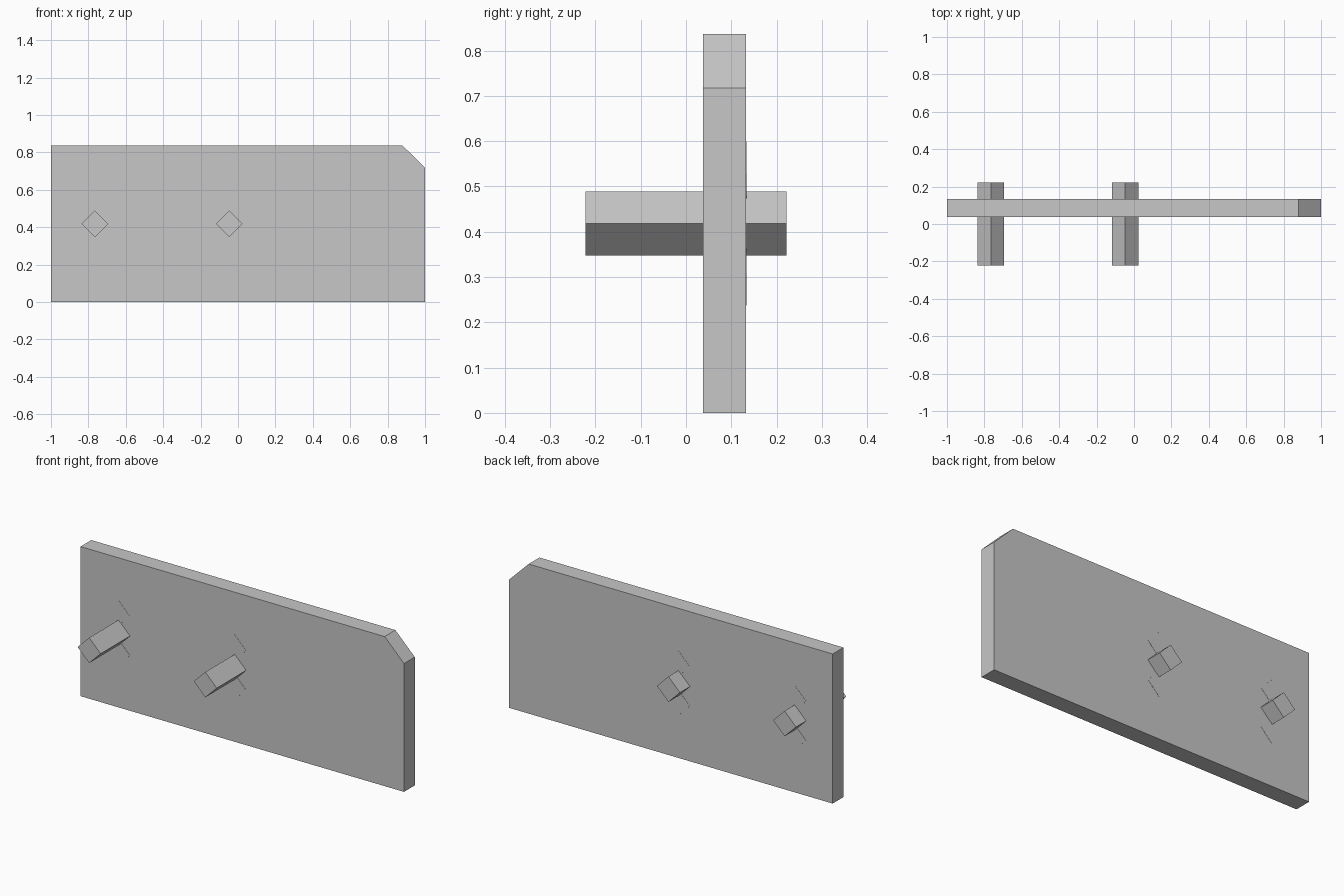
import bpy
import bmesh

cube = bpy.data.objects.get("Cube")
if cube:
    bpy.data.objects.remove(cube, do_unlink=True)

grey = bpy.data.materials.new("plain grey")
grey.use_nodes = True
GREY = (0.57, 0.57, 0.57, 1)
grey.diffuse_color = GREY
grey.node_tree.nodes["Principled BSDF"].inputs["Base Color"].default_value = GREY


def prism(name, outline, front, back):
    """Extrude an (x, z) outline from y = front to y = back."""
    bm = bmesh.new()
    face = bm.faces.new([bm.verts.new((x, front, z)) for x, z in outline])
    grown = bmesh.ops.extrude_face_region(bm, geom=[face])["geom"]
    moved = [v for v in grown if isinstance(v, bmesh.types.BMVert)]
    bmesh.ops.translate(bm, verts=moved, vec=(0, back - front, 0))
    bmesh.ops.recalc_face_normals(bm, faces=bm.faces)
    mesh = bpy.data.meshes.new(name)
    bm.to_mesh(mesh)
    bm.free()
    mesh.materials.append(grey)
    obj = bpy.data.objects.new(name, mesh)
    bpy.context.collection.objects.link(obj)
    return obj


def diamond(x, z, r):
    return [(x - r, z), (x, z - r), (x + r, z), (x, z + r)]


# Upright board with one clipped top corner
FRONT, BACK = 0.038, 0.133
prism("board", [(-1, 0), (1, 0), (1, 0.717), (0.88, 0.836), (-1, 0.836)], FRONT, BACK)

# Two square pegs on edge, each with nearly flush plugs above and below
PEG_Z, PEG_R = 0.418, 0.071
for side, x in (("right", -0.765), ("middle", -0.047)):
    prism(f"{side}_peg", diamond(x, PEG_Z, PEG_R), -0.222, 0.222)
    for place, dz in (("upper", 0.11), ("lower", -0.11)):
        prism(f"{side}_{place}_plug", diamond(x, PEG_Z + dz, PEG_R),
              FRONT - 0.001, BACK + 0.001)
